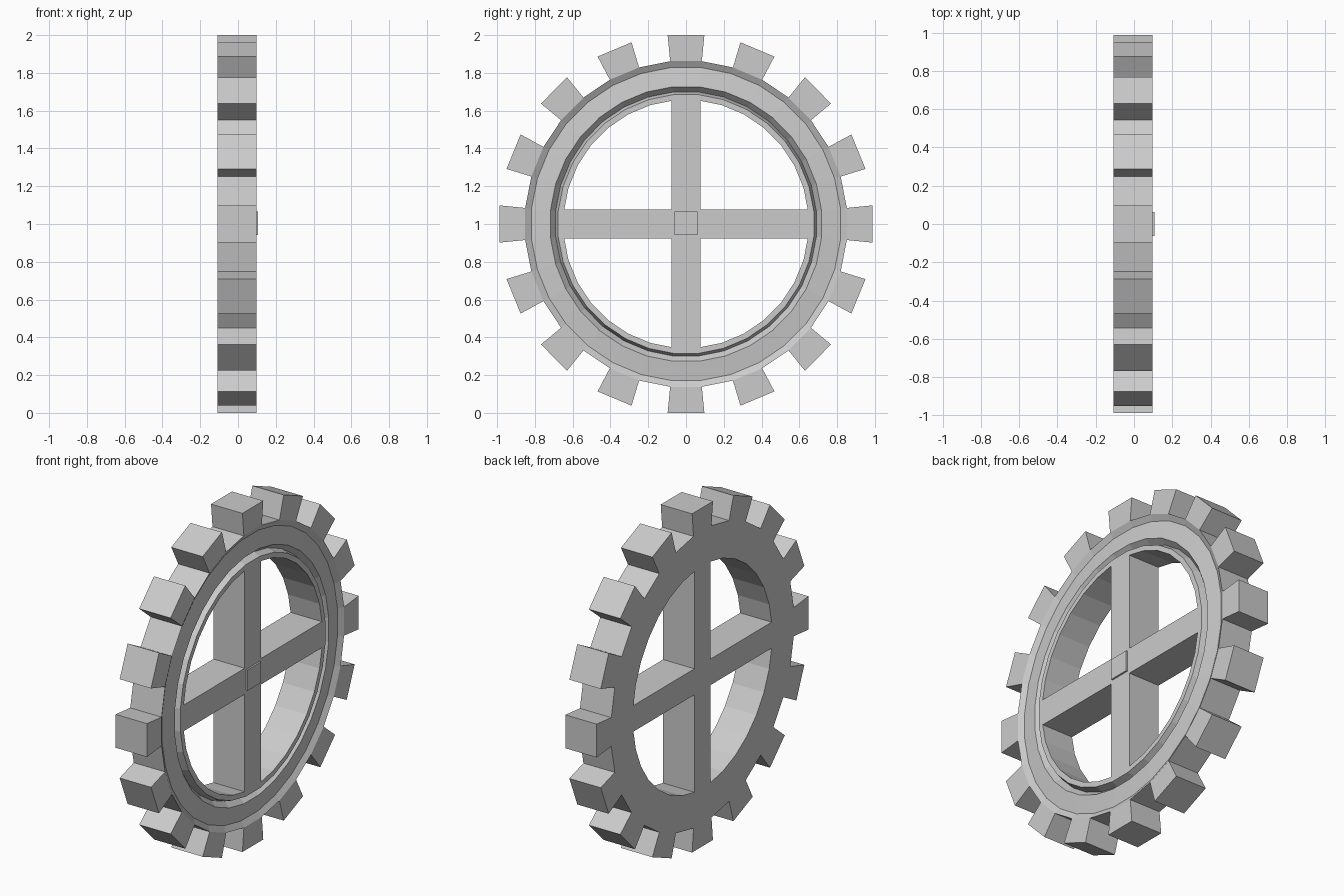
import bpy, bmesh
from math import sin, cos, pi

if "Cube" in bpy.data.objects:
    bpy.data.objects.remove(bpy.data.objects["Cube"])

N = 32                      # sides: 16 teeth and 16 gaps
BACK, FRONT = -0.108, 0.097
CZ, SY = 1.0, 0.988         # wheel centre height, slight width squash


def make_object(name, bm):
    bmesh.ops.recalc_face_normals(bm, faces=bm.faces)
    me = bpy.data.meshes.new(name)
    bm.to_mesh(me)
    bm.free()
    ob = bpy.data.objects.new(name, me)
    bpy.context.collection.objects.link(ob)
    return ob


def point(x, r, i):
    a = (i - 0.5) * 2 * pi / N
    return (x, r * sin(a) * SY, CZ + r * cos(a))


def box(name, lo, hi):
    bm = bmesh.new()
    bmesh.ops.create_cube(bm, size=1)
    for v in bm.verts:
        v.co = [lo[k] if v.co[k] < 0 else hi[k] for k in range(3)]
    return make_object(name, bm)


# Toothed rim: grooved cross-section (x, radius) revolved, teeth pulled out of every other side
profile = [(BACK, 0.658), (BACK, 0.866), (FRONT, 0.866), (0.077, 0.832),
           (0.09, 0.73), (0.055, 0.702), (FRONT, 0.688), (FRONT, 0.658)]
bm = bmesh.new()
rings = [[bm.verts.new(point(x, r, i)) for x, r in profile] for i in range(N)]
P = len(profile)
for i in range(N):
    a, b = rings[i], rings[(i + 1) % N]
    for k in range(P):
        m = (k + 1) % P
        if k == 1 and i % 2 == 0:
            tip = [bm.verts.new(point(x, 1.005, j))
                   for j, x in ((i, BACK), (i, FRONT), (i + 1, FRONT), (i + 1, BACK))]
            root = [a[1], a[2], b[2], b[1]]
            bm.faces.new(tip)
            for s in range(4):
                t = (s + 1) % 4
                bm.faces.new((root[s], root[t], tip[t], tip[s]))
        else:
            bm.faces.new((a[k], a[m], b[m], b[k]))
make_object("toothed_rim", bm)

# Cross of four spokes: one plus-shaped outline extruded through the wheel
w, L = 0.077, 0.655
bm = bmesh.new()
outline = []
for q in range(4):
    c, s = round(cos(q * pi / 2)), round(sin(q * pi / 2))
    for u, v in ((L, -w), (L, w), (w, w)):
        outline.append(bm.verts.new((BACK, (u * c - v * s) * SY, CZ + u * s + v * c)))
face = bm.faces.new(outline)
ext = bmesh.ops.extrude_face_region(bm, geom=[face], use_keep_orig=True)
for v in ext["geom"]:
    if isinstance(v, bmesh.types.BMVert):
        v.co.x = FRONT
make_object("spokes", bm)

# Small square hub plate
box("hub_plate", (0.08, -0.062, 0.942), (0.107, 0.062, 1.065))
